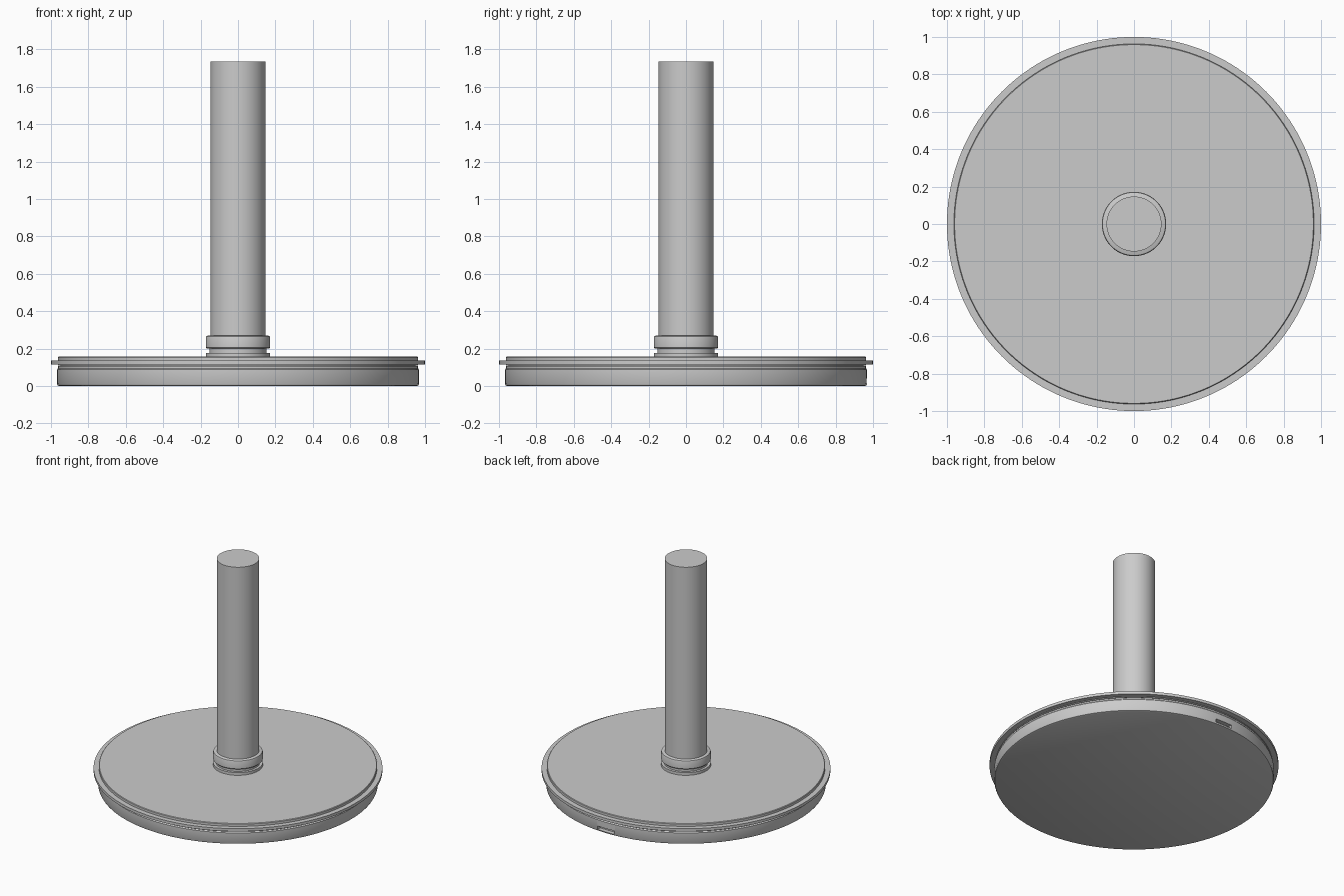
import bpy, bmesh, math

cube = bpy.data.objects.get("Cube")
if cube:
    bpy.data.objects.remove(cube, do_unlink=True)

# Single painted metal colour
grey = bpy.data.materials.new("light_grey")
grey.use_nodes = True
grey.diffuse_color = (0.6, 0.6, 0.6, 1)
grey.node_tree.nodes["Principled BSDF"].inputs["Base Color"].default_value = (0.6, 0.6, 0.6, 1)


def lathe(name, profile, segments):
    """Closed solid of revolution from (radius, height) pairs, bottom to top."""
    bm = bmesh.new()
    rings = []
    for r, z in profile:
        rings.append([bm.verts.new((r * math.cos(a), r * math.sin(a), z))
                      for a in (math.tau * i / segments for i in range(segments))])
    for low, high in zip(rings, rings[1:]):
        for i in range(segments):
            j = (i + 1) % segments
            bm.faces.new((low[i], low[j], high[j], high[i]))
    bm.faces.new(rings[0][::-1])
    bm.faces.new(rings[-1])
    mesh = bpy.data.meshes.new(name)
    bm.to_mesh(mesh)
    bm.free()
    mesh.materials.append(grey)
    obj = bpy.data.objects.new(name, mesh)
    bpy.context.collection.objects.link(obj)
    return obj


def smooth(obj):
    bpy.ops.object.select_all(action='DESELECT')
    obj.select_set(True)
    bpy.context.view_layer.objects.active = obj
    bpy.ops.object.shade_smooth_by_angle(angle=math.radians(30))


# Weighted base drum with softened rims and a neck under the plate
base = lathe("base", [(0.955, 0), (0.964, 0.004), (0.968, 0.012), (0.968, 0.088),
                      (0.962, 0.095), (0.962, 0.106), (0.95, 0.106), (0.95, 0.12)], 160)

# Top plate with a projecting flange
plate = lathe("top_plate", [(0.963, 0.11), (0.963, 0.115), (1.0, 0.115), (1.0, 0.136),
                            (0.963, 0.136), (0.963, 0.153), (0.959, 0.157)], 160)

# Collar: foot ring, groove and upper ring
collar = lathe("collar", [(0.172, 0.155), (0.172, 0.178), (0.153, 0.178), (0.153, 0.2),
                          (0.165, 0.2), (0.172, 0.207), (0.172, 0.258),
                          (0.169, 0.266), (0.162, 0.27)], 96)

# Upright pole
pole = lathe("pole", [(0.147, 0.156), (0.147, 1.735)], 96)

# Small cable slot low on the back of the base
bpy.ops.mesh.primitive_cube_add(size=1, location=(0, 0.965, 0.027))
cutter = bpy.context.object
cutter.name = "slot_cutter"
cutter.scale = (0.14, 0.06, 0.026)
cutter.data.materials.append(grey)
cutter.hide_render = True
cutter.display_type = 'WIRE'
cut = base.modifiers.new("cable_slot", 'BOOLEAN')
cut.operation = 'DIFFERENCE'
cut.solver = 'EXACT'
cut.object = cutter
bpy.context.view_layer.objects.active = base
bpy.ops.object.modifier_apply(modifier=cut.name)
bpy.data.objects.remove(cutter, do_unlink=True)

for part in (base, plate, collar, pole):
    smooth(part)
